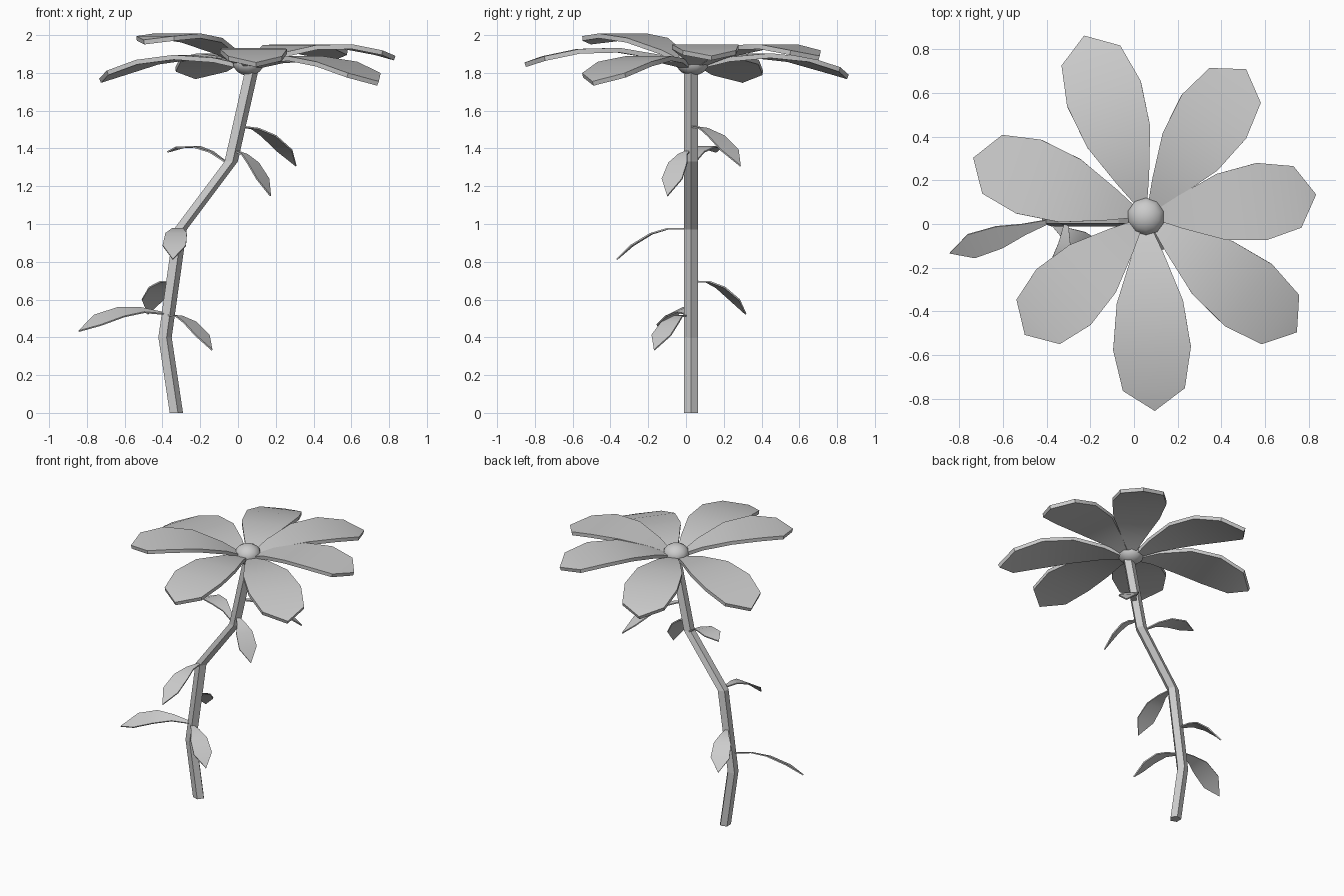
import bpy, math
from mathutils import Vector

if "Cube" in bpy.data.objects:
    bpy.data.objects.remove(bpy.data.objects["Cube"])


def make_object(name, verts, faces):
    mesh = bpy.data.meshes.new(name)
    mesh.from_pydata(verts, [], faces)
    obj = bpy.data.objects.new(name, mesh)
    bpy.context.collection.objects.link(obj)
    bpy.ops.object.select_all(action='DESELECT')
    obj.select_set(True)
    bpy.context.view_layer.objects.active = obj
    return obj


def blade(name, base, tip, stations, bump, thick, roll=0):
    """Arched blade from base to tip; stations are (fraction, half width), last is the point."""
    base, tip = Vector(base), Vector(tip)
    flat = (tip - base) * Vector((1, 1, 0)).length / Vector((1, 1, 0)).length
    flat.z = 0
    flat.normalize()
    r = math.radians(roll)
    side = Vector((-flat.y * math.cos(r), flat.x * math.cos(r), math.sin(r)))
    verts, faces = [], []
    for t, w in stations:
        p = base.lerp(tip, t) + Vector((0, 0, bump * 4 * t * (1 - t)))
        verts += [p - side * w, p + side * w] if t < 1 else [p]
    n = len(stations) - 1
    for i in range(n - 1):
        a = 2 * i
        faces.append((a, a + 2, a + 3, a + 1))
    faces.append((2 * n - 2, 2 * n, 2 * n - 1))
    obj = make_object(name, verts, faces)
    mod = obj.modifiers.new("thickness", 'SOLIDIFY')
    mod.thickness = thick
    mod.offset = -1
    bpy.ops.object.modifier_apply(modifier=mod.name)
    bpy.ops.object.shade_smooth_by_angle(angle=math.radians(35))
    return obj


# Stem: stacked five-sided rings along a bent path (x, z)
PATH = [(-0.33, 0), (-0.39, 0.40), (-0.31, 0.97), (-0.04, 1.33), (0.075, 1.84)]
SIDES, R, Y0 = 5, 0.039, 0.026
verts, faces = [], []
for x, z in PATH:
    for k in range(SIDES):
        a = math.tau * k / SIDES
        verts.append((x + R * math.cos(a), Y0 + R * math.sin(a), z))
for i in range(len(PATH) - 1):
    for k in range(SIDES):
        a, b = i * SIDES + k, i * SIDES + (k + 1) % SIDES
        faces.append((a, b, b + SIDES, a + SIDES))
faces.append(tuple(reversed(range(SIDES))))
faces.append(tuple(range(len(verts) - SIDES, len(verts))))
make_object("stem", verts, faces)

# Petals: (direction in degrees, reach, tip height)
CX, CY = 0.055, 0.034
PETALS = [(7.4, 0.785, 1.89), (55.8, 0.815, 1.89), (108.9, 0.875, 1.79), (161.2, 0.835, 1.77),
          (224.3, 0.775, 1.975), (272.6, 0.89, 1.855), (322.5, 0.87, 1.755)]
PETAL_SHAPE = [(0.03, 0.012), (0.2, 0.075), (0.44, 0.152), (0.68, 0.178), (0.89, 0.142), (1, 0)]
for i, (deg, reach, z) in enumerate(PETALS):
    a = math.radians(deg)
    tip = (CX + reach * math.cos(a), CY + reach * math.sin(a), z)
    blade(f"petal_{i + 1}", (CX, CY, 1.835), tip, PETAL_SHAPE, 0.09, 0.025)

# Flower centre
bpy.ops.mesh.primitive_uv_sphere_add(segments=10, ring_count=8, radius=0.087,
                                     location=(CX, CY, 1.855))
centre = bpy.context.object
centre.name = "flower_centre"
centre.scale.z = 0.8
bpy.ops.object.shade_smooth()

# Leaves: (base, tip, roll)
LEAVES = [((-0.39, 0.01, 0.53), (-0.845, -0.135, 0.435), -25),
          ((-0.36, 0.05, 0.70), (-0.48, 0.32, 0.525), 0),
          ((-0.37, 0.00, 0.52), (-0.135, -0.17, 0.335), 0),
          ((-0.31, 0.00, 0.98), (-0.345, -0.37, 0.815), 0),
          ((-0.06, 0.04, 1.33), (-0.375, 0.16, 1.385), 0),
          ((-0.01, 0.01, 1.39), (0.175, -0.10, 1.15), 0),
          ((0.02, 0.03, 1.52), (0.31, 0.29, 1.31), 0)]
LEAF_SHAPE = [(0, 0.01), (0.25, 0.028), (0.5, 0.057), (0.78, 0.062), (1, 0)]
for i, (base, tip, roll) in enumerate(LEAVES):
    blade(f"leaf_{i + 1}", base, tip, LEAF_SHAPE, 0.055, 0.008, roll)
